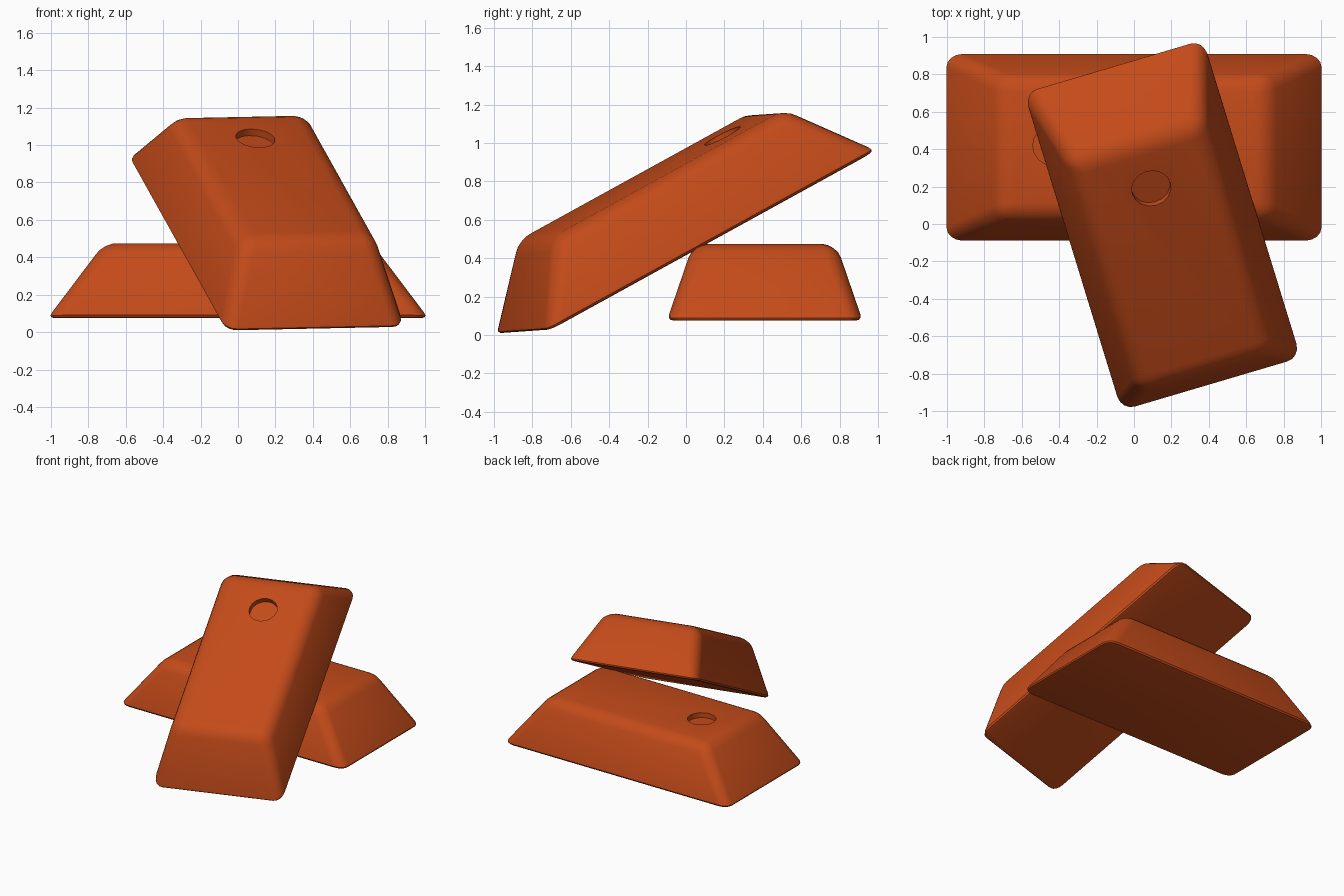
import bpy, bmesh, math
from mathutils import Matrix, Vector

if "Cube" in bpy.data.objects:
    bpy.data.objects.remove(bpy.data.objects["Cube"])

copper = bpy.data.materials.new("copper")
copper.diffuse_color = (0.55, 0.07, 0.01, 1)
copper.use_nodes = True
copper.node_tree.nodes["Principled BSDF"].inputs["Base Color"].default_value = copper.diffuse_color


def ingot(name):
    """Tapered bar with rounded edges and a shallow round dimple; base centred on the origin."""
    bm = bmesh.new()
    bmesh.ops.create_cube(bm, size=2)
    for v in bm.verts:
        top = v.co.z > 0
        half_x, half_y = (0.715, 0.372) if top else (1.018, 0.51)
        v.co = Vector((v.co.x * half_x, v.co.y * half_y, 0.4 if top else 0))
    # wide rounding on the top and the corners, tight rounding around the base
    upper = [e for e in bm.edges if max(v.co.z for v in e.verts) > 0.1]
    bmesh.ops.bevel(bm, geom=upper, offset=0.075, segments=4, profile=0.5, affect='EDGES')
    base = [e for e in bm.edges if all(abs(v.co.z) < 1e-4 for v in e.verts)]
    bmesh.ops.bevel(bm, geom=base, offset=0.035, segments=3, profile=0.5, affect='EDGES')
    bmesh.ops.recalc_face_normals(bm, faces=bm.faces)
    mesh = bpy.data.meshes.new(name)
    bm.to_mesh(mesh)
    bm.free()
    obj = bpy.data.objects.new(name, mesh)
    bpy.context.collection.objects.link(obj)
    mesh.materials.append(copper)

    # dimple in the top face
    bpy.ops.mesh.primitive_cylinder_add(vertices=16, radius=0.106, depth=0.2,
                                        location=(-0.435, 0.01, 0.46))
    cutter = bpy.context.object
    cutter.data.materials.append(copper)
    mod = obj.modifiers.new("dimple", 'BOOLEAN')
    mod.operation = 'DIFFERENCE'
    mod.solver = 'EXACT'
    mod.object = cutter
    bpy.ops.object.select_all(action='DESELECT')
    obj.select_set(True)
    bpy.context.view_layer.objects.active = obj
    bpy.ops.object.modifier_apply(modifier=mod.name)
    bpy.data.objects.remove(cutter, do_unlink=True)
    bpy.ops.object.shade_smooth_by_angle(angle=math.radians(35))
    return obj


# ingot lying flat
lower = ingot("lower_ingot")
lower.location = (0, 0.41, 0.075)

# ingot leaning across it, dimple end up
upper = ingot("leaning_ingot")
x_axis = Vector((0.26, -0.847, -0.466)).normalized()
y_axis = Vector((0.956, 0.283, 0.02))
z_axis = x_axis.cross(y_axis).normalized()
y_axis = z_axis.cross(x_axis)
rotation = Matrix((x_axis, y_axis, z_axis)).transposed().to_4x4()
upper.matrix_world = Matrix.Translation((0.15, 0, 0.48)) @ rotation
